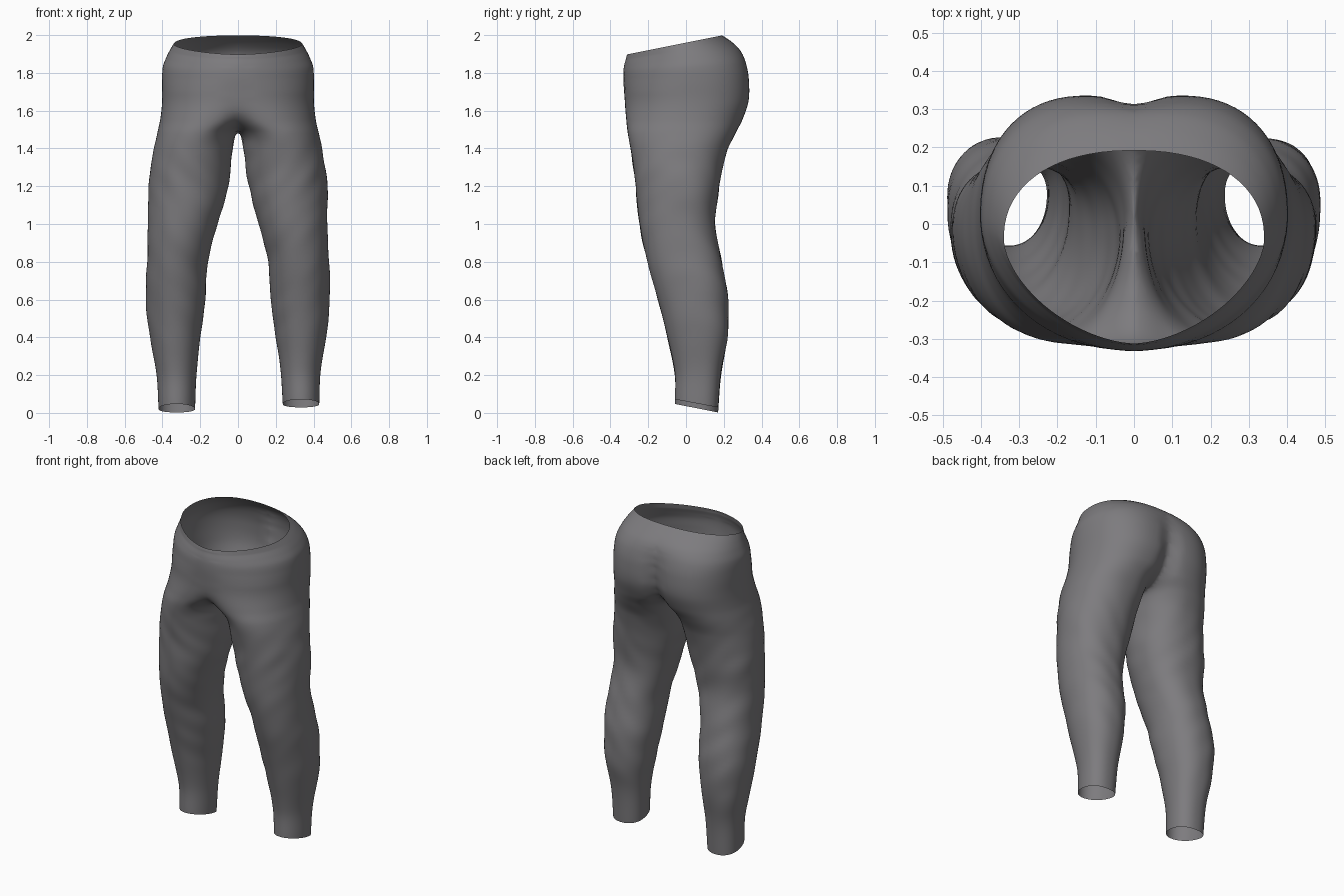
import bpy, bmesh, math
from mathutils import Vector, noise

if "Cube" in bpy.data.objects:
    bpy.data.objects.remove(bpy.data.objects["Cube"])

# One leg's cross-sections, bottom to top:
# z, outer x, front axis x, front inner x, back axis x, back inner x, front y, back y
LEVELS = [
    (0.025, .430, .335, .237, .335, .237, -.058, .170),
    (0.20, .437, .333, .226, .333, .226, -.060, .185),
    (0.40, .467, .335, .200, .335, .200, -.100, .220),
    (0.60, .487, .330, .172, .330, .172, -.150, .222),
    (0.80, .482, .320, .160, .320, .160, -.205, .190),
    (1.00, .475, .290, .108, .290, .108, -.248, .155),
    (1.20, .471, .260, .055, .260, .055, -.265, .175),
    (1.38, .448, .235, .030, .220, .030, -.290, .215),
    (1.48, .428, .195, .008, .190, .008, -.308, .262),
    (1.55, .412, .130, -.110, .150, -.045, -.316, .298),
    (1.65, .402, .040, -.330, .130, -.090, -.325, .331),
    (1.76, .402, .000, -.400, .120, -.120, -.333, .333),
    (1.83, .398, .000, -.398, .100, -.180, -.333, .318),
    (1.88, .380, .000, -.380, .060, -.280, -.328, .292),
    (1.92, .361, .000, -.361, .020, -.330, -.320, .250),
    (1.96, .340, .000, -.340, .000, -.340, -.312, .192),
]
SEG, STEPS = 72, 7


def spline(i, t):
    """Catmull-Rom through the levels with uneven z spacing."""
    a, b = LEVELS[i], LEVELS[i + 1]
    p, n = LEVELS[max(i - 1, 0)], LEVELS[min(i + 2, len(LEVELS) - 1)]
    h = b[0] - a[0]
    out = [a[0] + h * t]
    for k in range(1, 8):
        m0 = (b[k] - p[k]) / (b[0] - p[0]) * h
        m1 = (n[k] - a[k]) / (n[0] - a[0]) * h
        out.append((2*t**3 - 3*t*t + 1) * a[k] + (t**3 - 2*t*t + t) * m0
                   + (3*t*t - 2*t**3) * b[k] + (t**3 - t*t) * m1)
    return out


def ring(bm, lv):
    z, xo, cxf, xif, cxb, xib, yf, yb = lv
    cy = (yf + yb) / 2 + .02
    tilt = .2 * max(0, (z - 1.72) / .24) ** 1.5 - .22 * max(0, 1 - z / .25)
    pivot = 0 if z > 1 else .055
    # The waist is more pointed in front than the legs
    pf = 2.05 - .37 * min(1, max(0, (z - 1.7) / .22))
    verts = []
    for j in range(SEG):
        a = 2 * math.pi * (j + .5) / SEG
        c, s = math.cos(a), math.sin(a)
        cx, xi, ye, p = (cxb, xib, yb, 2.25) if s > 0 else (cxf, xif, yf, pf)
        rx = xo - cx if c > 0 else cx - xi
        x = cx + math.copysign(rx * abs(c) ** (2 / p), c)
        y = cy + (ye - cy) * abs(s) ** (2 / p)
        if z > 1.49 and abs(x) < .007:
            x = 0
        verts.append(bm.verts.new((x, y, z + tilt * (y - pivot))))
    return verts


# Half of the trousers as one tube, cut at the centre plane and mirrored
bm = bmesh.new()
rings = [ring(bm, spline(i, t / STEPS))
         for i in range(len(LEVELS) - 1) for t in range(STEPS)]
rings.append(ring(bm, LEVELS[-1]))
for lo, hi in zip(rings, rings[1:]):
    for j in range(SEG):
        k = (j + 1) % SEG
        bm.faces.new((lo[j], lo[k], hi[k], hi[j]))
bmesh.ops.bisect_plane(bm, geom=bm.verts[:] + bm.edges[:] + bm.faces[:], dist=1e-5,
                       plane_co=(0, 0, 0), plane_no=(1, 0, 0), clear_inner=True)
bmesh.ops.mirror(bm, geom=bm.verts[:] + bm.edges[:] + bm.faces[:],
                 axis='X', merge_dist=1e-4)
bmesh.ops.remove_doubles(bm, verts=bm.verts[:], dist=1e-4)
bmesh.ops.recalc_face_normals(bm, faces=bm.faces[:])

# Soften the centre seam and crotch
for _ in range(8):
    seam = [v for v in bm.verts
            if abs(v.co.x) < .07 and 1.46 < v.co.z < 1.88 and not v.is_boundary]
    bmesh.ops.smooth_vert(bm, verts=seam, factor=.5, use_axis_x=True,
                          use_axis_y=True, use_axis_z=True)

# Diagonal cloth folds on the thighs and knees, and slightly uneven hems
bm.normal_update()
moves = []
for v in bm.verts:
    x, y, z = v.co
    amt = .009 * math.exp(-((z - 1.2) / .22) ** 2) + .006 * math.exp(-((z - .65) / .3) ** 2)
    f = noise.noise(Vector((x * 5, y * 5, z * 8 - abs(x) * 7)))
    moves.append(v.normal * amt * f)
for v, m in zip(bm.verts, moves):
    v.co += m
    low = max(0, 1 - v.co.z / .5)
    if v.co.x > 0:
        v.co.z += .027 * low
    else:
        v.co.x += .010 * low

mesh = bpy.data.meshes.new("trousers")
bm.to_mesh(mesh)
bm.free()
obj = bpy.data.objects.new("trousers", mesh)
bpy.context.collection.objects.link(obj)

# Dark grey cloth
cloth = bpy.data.materials.new("dark_cloth")
cloth.diffuse_color = (.205, .2, .21, 1)
cloth.use_nodes = True
cloth.node_tree.nodes["Principled BSDF"].inputs["Base Color"].default_value = cloth.diffuse_color
mesh.materials.append(cloth)
bpy.context.view_layer.objects.active = obj
obj.select_set(True)
bpy.ops.object.shade_smooth()
